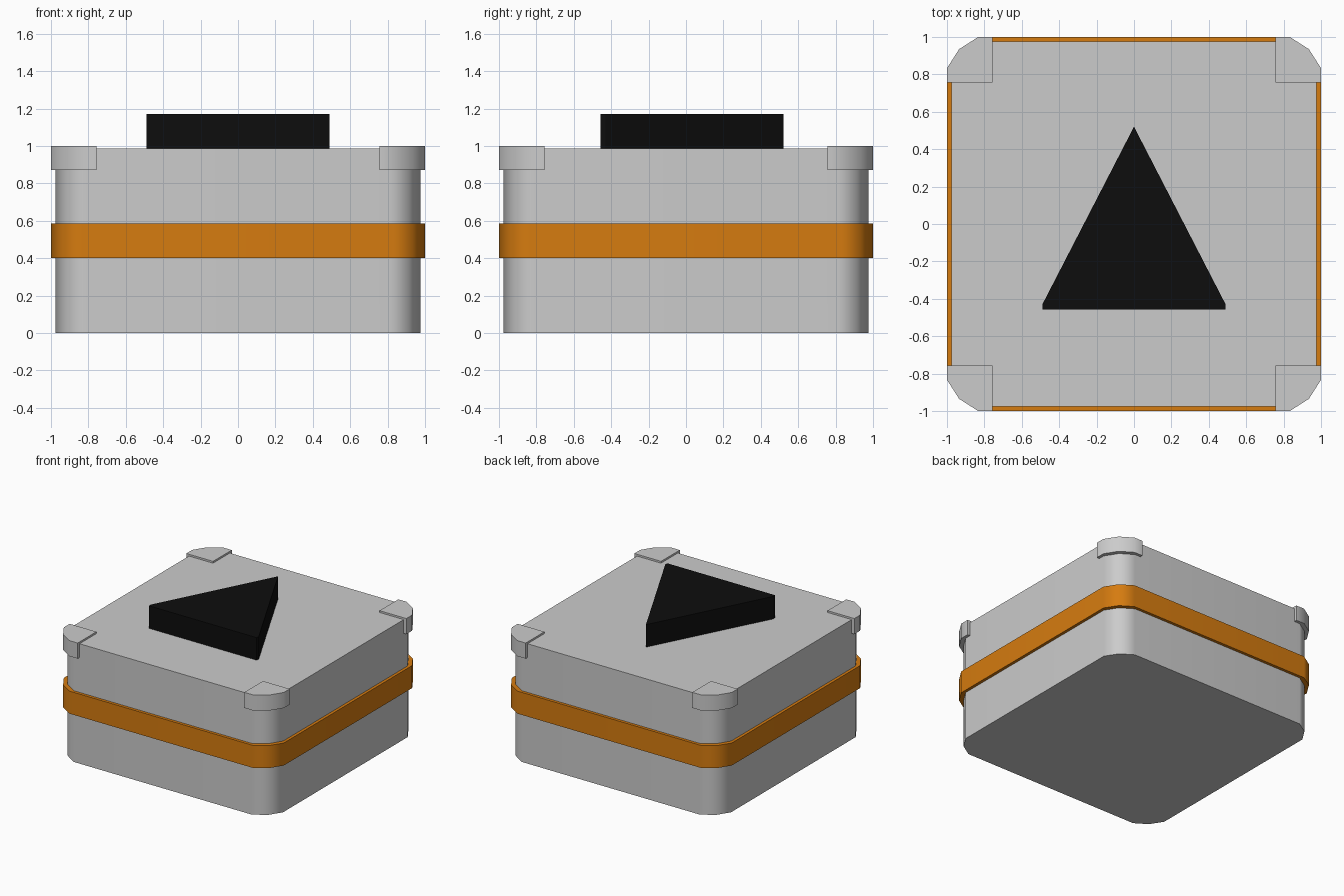
import bpy
import bmesh
from math import radians

cube = bpy.data.objects.get("Cube")
if cube:
    bpy.data.objects.remove(cube, do_unlink=True)


def material(name, rgb):
    mat = bpy.data.materials.new(name)
    mat.use_nodes = True
    colour = (*rgb, 1)
    mat.diffuse_color = colour
    mat.node_tree.nodes["Principled BSDF"].inputs["Base Color"].default_value = colour
    return mat


grey = material("light grey", (0.6, 0.6, 0.6))
orange = material("orange", (0.67, 0.2, 0.005))
black = material("black", (0.004, 0.004, 0.004))


def rounded_square(half):
    """Square outline whose corners are cut by two facets."""
    flat, mid = half - 0.167, half - 0.065
    corner = [(half, flat), (mid, mid), (flat, half)]
    points = []
    for turn in range(4):
        points += corner
        corner = [(-y, x) for x, y in corner]
    return points


def prism(name, outline, bottom, top, mat, hole=None, smooth=True):
    """Extrude an outline; a matching hole outline makes it a ring."""
    bm = bmesh.new()

    def loop(points, z):
        return [bm.verts.new((x, y, z)) for x, y in points]

    def bridge(a, b):
        for i in range(len(a)):
            j = (i + 1) % len(a)
            bm.faces.new((a[i], a[j], b[j], b[i]))

    low, high = loop(outline, bottom), loop(outline, top)
    bridge(low, high)
    if hole:
        inner_low, inner_high = loop(hole, bottom), loop(hole, top)
        bridge(inner_high, inner_low)
        bridge(high, inner_high)
        bridge(inner_low, low)
    else:
        bm.faces.new(low[::-1])
        bm.faces.new(high)
    bmesh.ops.recalc_face_normals(bm, faces=bm.faces[:])
    mesh = bpy.data.meshes.new(name)
    bm.to_mesh(mesh)
    bm.free()
    mesh.materials.append(mat)
    obj = bpy.data.objects.new(name, mesh)
    bpy.context.collection.objects.link(obj)
    if smooth:
        bpy.ops.object.select_all(action="DESELECT")
        obj.select_set(True)
        bpy.context.view_layer.objects.active = obj
        bpy.ops.object.shade_smooth_by_angle(angle=radians(40))
        # Large faces keep flat shading, only the corners blend
        weighted = obj.modifiers.new("corner shading", "WEIGHTED_NORMAL")
        weighted.keep_sharp = True
    return obj


# Main box and the raised band around it
body_outline = rounded_square(0.976)
band_outline = rounded_square(1.0)
prism("body", body_outline, 0, 0.985, grey)
prism("band", band_outline, 0.40, 0.585, orange, hole=rounded_square(0.97))

# Corner guards on the top edge
names = ["back_left", "back_right", "front_right", "front_left"]
inner = (0.757, 0.757)
for i, place in enumerate(names):
    x, y = inner
    arc = band_outline[3 * i:3 * i + 3]
    first, last = arc[0], arc[-1]
    if i % 2 == 0:
        start, end = (first[0], y), (x, last[1])
    else:
        start, end = (x, first[1]), (last[0], y)
    prism("corner_guard_" + place, [start, *arc, end, inner], 0.872, 1.0, grey)
    inner = (-y, x)

# Arrow-shaped block on the lid
arrow = [(0, 0.52), (-0.49, -0.43), (-0.49, -0.457), (0.49, -0.457), (0.49, -0.43)]
prism("arrow_block", arrow, 0.98, 1.17, black, smooth=False)
